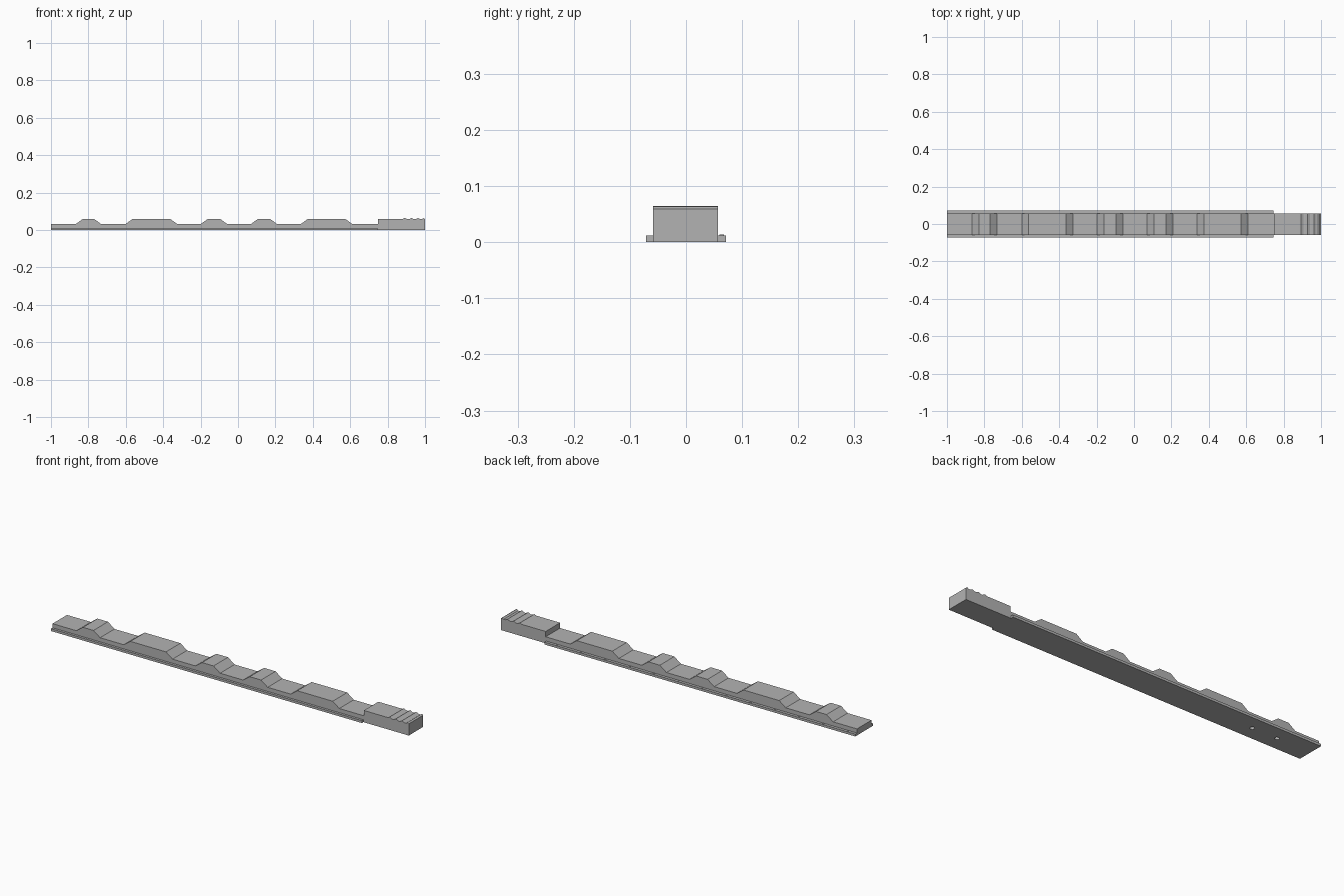
import bpy
import bmesh

cube = bpy.data.objects.get("Cube")
if cube:
    bpy.data.objects.remove(cube, do_unlink=True)

grey = bpy.data.materials.new("plain grey")
grey.use_nodes = True
colour = (0.45, 0.45, 0.45, 1)
grey.diffuse_color = colour
grey.node_tree.nodes["Principled BSDF"].inputs["Base Color"].default_value = colour


def extrude_profile(name, profile, y0, y1):
    """Solid from an (x, z) outline swept along y."""
    bm = bmesh.new()
    face = bm.faces.new([bm.verts.new((x, y0, z)) for x, z in profile])
    moved = bmesh.ops.extrude_face_region(bm, geom=[face])["geom"]
    bmesh.ops.translate(bm, vec=(0, y1 - y0, 0),
                        verts=[v for v in moved if isinstance(v, bmesh.types.BMVert)])
    bmesh.ops.recalc_face_normals(bm, faces=bm.faces)
    mesh = bpy.data.meshes.new(name)
    bm.to_mesh(mesh)
    bm.free()
    mesh.materials.append(grey)
    obj = bpy.data.objects.new(name, mesh)
    bpy.context.collection.objects.link(obj)
    return obj


def block(name, x0, x1, y0, y1, z0, z1):
    return extrude_profile(name, [(x0, z0), (x1, z0), (x1, z1), (x0, z1)], y0, y1)


# Coded bar: low flats with sloped humps, ending in a taller grip
LOW, HIGH, SLOPE = 0.033, 0.06, 0.037
GRIP_START, BACK, FRONT = 0.748, 0.057, -0.059
outline = [(-1, 0), (-1, LOW)]
for start, end in [(-0.866, -0.733), (-0.6, -0.326), (-0.198, -0.059),
                   (0.07, 0.208), (0.337, 0.61)]:
    outline += [(start, LOW), (start + SLOPE, HIGH), (end - SLOPE, HIGH), (end, LOW)]
outline += [(GRIP_START, LOW), (GRIP_START, HIGH), (0.882, HIGH)]

# Finger ridges on the grip
for peak in (0.892, 0.927, 0.962):
    outline += [(peak, 0.065), (peak + 0.014, 0.058), (peak + 0.022, 0.058)]
outline += [(0.992, 0.064), (1, 0.059), (1, 0)]
bar = extrude_profile("coded_bar", outline, FRONT, BACK)

# Two shallow round holes in the underside
for x in (-0.81, -0.67):
    bpy.ops.mesh.primitive_cylinder_add(vertices=24, radius=0.011, depth=0.03,
                                        location=(x, 0, 0))
    cutter = bpy.context.object
    cutter.name = "hole_cutter"
    cutter.hide_render = True
    cutter.data.materials.append(grey)
    cut = bar.modifiers.new("hole", "BOOLEAN")
    cut.operation = "DIFFERENCE"
    cut.solver = "EXACT"
    cut.object = cutter
    bpy.context.view_layer.objects.active = bar
    bpy.ops.object.modifier_apply(modifier=cut.name)
    bpy.data.objects.remove(cutter, do_unlink=True)

# Guide rails along both sides
block("front_rail", -1, 0.745, -0.071, FRONT, 0, 0.012)
block("back_rail", -1, 0.745, BACK, 0.071, 0, 0.012)

# Evenly spaced position ticks on the back rail
for i in range(13):
    x = 0.68 - 0.136 * i
    block(f"rail_tick_{i + 1}", x - 0.004, x + 0.004, 0.06, 0.068, 0.011, 0.0135)
